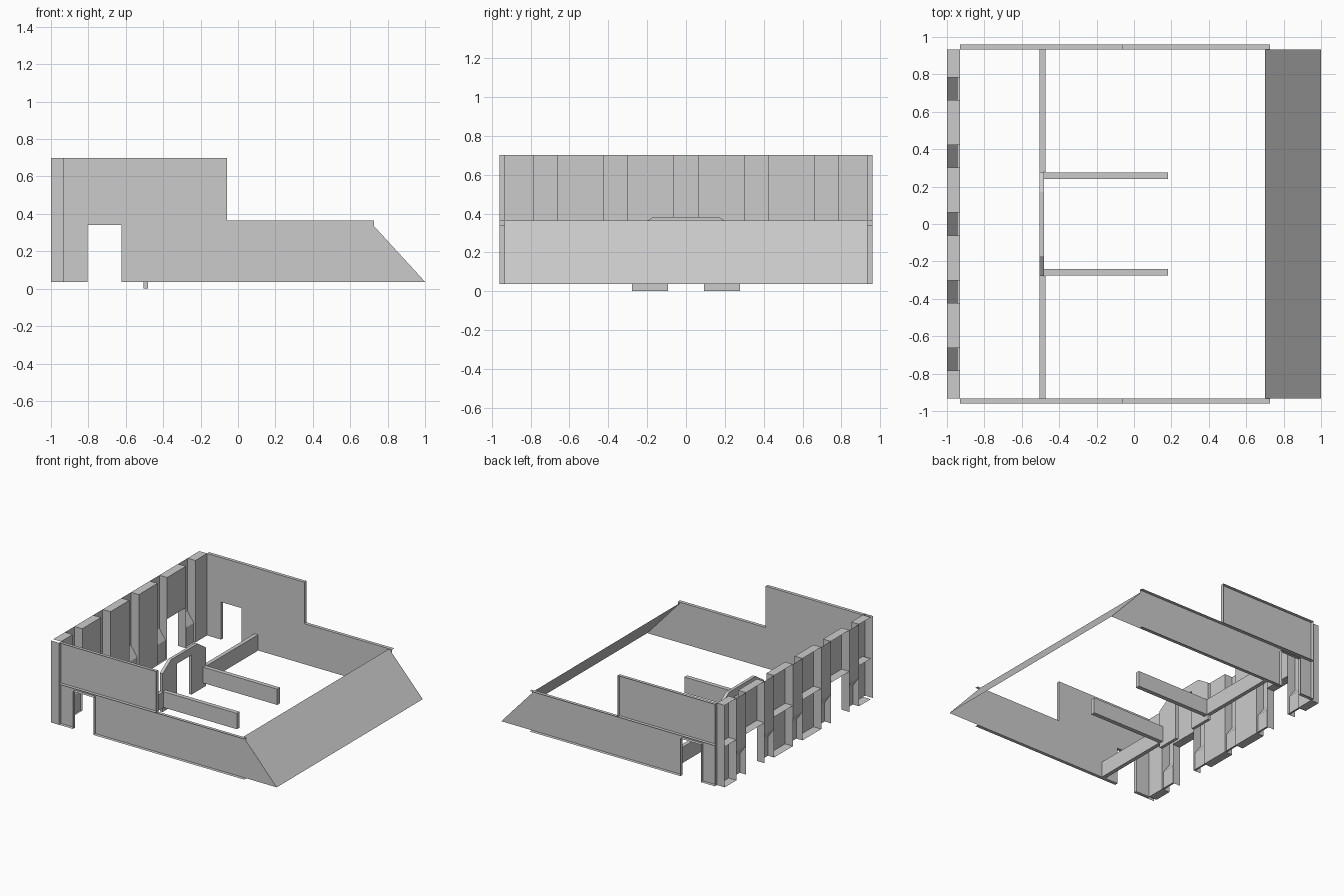
import bpy
import bmesh

cube = bpy.data.objects.get("Cube")
if cube:
    bpy.data.objects.remove(cube, do_unlink=True)

grey = bpy.data.materials.new("plain_grey")
grey.use_nodes = True
grey.diffuse_color = (0.6, 0.6, 0.6, 1)
grey.node_tree.nodes["Principled BSDF"].inputs["Base Color"].default_value = (0.6, 0.6, 0.6, 1)

# Shared levels and planes
FLOOR, MID, TOP = 0.037, 0.365, 0.70
OUT, IN = -1.0, -0.93          # back wall depth along x
SIDE, LIP = 0.933, 0.96        # side wall sheet and rim along y


def face(bm, points):
    bm.faces.new([bm.verts.new(p) for p in points])


def ribbon(bm, path, y0, y1):
    """Sweep an x-z path between two y positions."""
    for (xa, za), (xb, zb) in zip(path, path[1:]):
        face(bm, [(xa, y0, za), (xb, y0, zb), (xb, y1, zb), (xa, y1, za)])


def finish(bm, name):
    bmesh.ops.remove_doubles(bm, verts=bm.verts, dist=0.0005)
    bmesh.ops.recalc_face_normals(bm, faces=bm.faces)
    mesh = bpy.data.meshes.new(name)
    bm.to_mesh(mesh)
    bm.free()
    mesh.materials.append(grey)
    obj = bpy.data.objects.new(name, mesh)
    bpy.context.collection.objects.link(obj)
    return obj


def box(name, x0, x1, y0, y1, z0, z1):
    bm = bmesh.new()
    bmesh.ops.create_cube(bm, size=1)
    for v in bm.verts:
        v.co.x = x1 if v.co.x > 0 else x0
        v.co.y = y1 if v.co.y > 0 else y0
        v.co.z = z1 if v.co.z > 0 else z0
    return finish(bm, name)


# Side walls: stepped sheet with a doorway, edged by outward rims
upper_edge = [(IN, TOP), (-0.06, TOP), (-0.06, MID), (0.727, MID)]
lower_edge = [(IN, FLOOR), (-0.805, FLOOR), (-0.805, 0.34), (-0.623, 0.34),
              (-0.623, FLOOR), (0.727, FLOOR)]
outline = lower_edge + [(1, FLOOR), (0.727, 0.335)] + upper_edge[::-1]
for label, s in (("front", -1), ("rear", 1)):
    bm = bmesh.new()
    face(bm, [(x, s * SIDE, z) for x, z in outline])
    for path in (upper_edge, lower_edge, [(IN, MID), (-0.06, MID)],
                 [(IN, FLOOR), (IN, TOP)]):
        ribbon(bm, path, s * SIDE, s * LIP)
    finish(bm, label + "_side_wall")
    # Flat corner plate joining the side wall to the back wall
    bm = bmesh.new()
    y = -LIP if s < 0 else SIDE
    face(bm, [(OUT, y, FLOOR), (IN, y, FLOOR), (IN, y, TOP), (OUT, y, TOP)])
    finish(bm, label + "_corner_plate")

# Sloped end panel
bm = bmesh.new()
ribbon(bm, [(0.70, MID), (1, FLOOR)], -SIDE, SIDE)
finish(bm, "sloped_panel")

# Back wall: hollow piers alternate with recesses that have sloping sills
recesses = [(c - 0.061, c + 0.061) for c in (-0.723, -0.362, 0, 0.362, 0.723)]
stops = [-SIDE] + [y for r in recesses for y in r] + [SIDE]
for i in range(0, len(stops), 2):
    y0, y1 = stops[i], stops[i + 1]
    doorway = i in (2, 8)
    bm = bmesh.new()
    ribbon(bm, [(IN, MID if doorway else FLOOR), (IN, TOP)], y0, y1)
    for z in (MID, TOP) if doorway else (FLOOR, MID, TOP):
        ribbon(bm, [(OUT, z), (IN, z)], y0, y1)
    finish(bm, "back_wall_pier")

sill = [(OUT, TOP), (OUT, 0.27), (-0.945, 0.19), (-0.945, FLOOR), (IN, FLOOR)]
for y0, y1 in recesses:
    bm = bmesh.new()
    ribbon(bm, sill, y0, y1)
    for y in (y0, y1):
        face(bm, [(OUT, y, FLOOR), (IN, y, FLOOR), (IN, y, TOP), (OUT, y, TOP)])
    finish(bm, "back_wall_recess")

# Low inner partitions
for s in (-1, 1):
    ya, yb = sorted((s * 0.278, s * SIDE))
    box("low_cross_wall", -0.505, -0.473, ya, yb, FLOOR, 0.165)
    ya, yb = sorted((s * 0.24, s * 0.275))
    box("low_divider", -0.48, 0.183, ya, yb, FLOOR, 0.165)

# Chamfered archway in the middle
half = [(0.092, 0), (0.278, 0), (0.278, 0.31), (0.17, 0.382)]
arch = [(0.092, 0.32)] + half + [(-y, z) for y, z in half[::-1]] + [(-0.092, 0.32)]
bm = bmesh.new()
face(bm, [(-0.505, y, z) for y, z in arch])
swept = bmesh.ops.extrude_face_region(bm, geom=bm.faces[:])["geom"]
bmesh.ops.translate(bm, vec=(0.025, 0, 0),
                    verts=[g for g in swept if isinstance(g, bmesh.types.BMVert)])
finish(bm, "archway")
